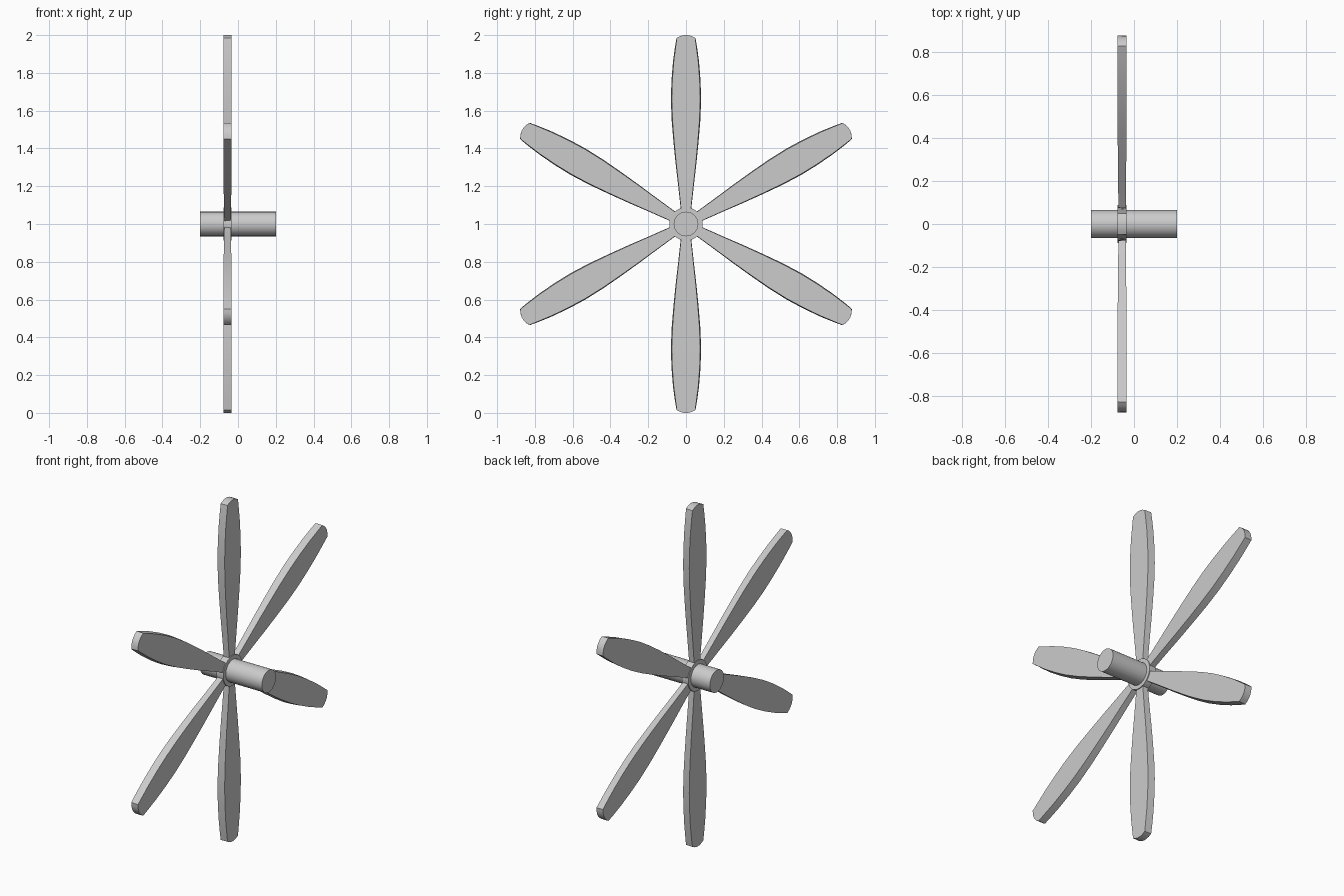
import bpy, bmesh, math
from mathutils import Matrix, Vector

if "Cube" in bpy.data.objects:
    bpy.data.objects.remove(bpy.data.objects["Cube"])

CENTRE = Vector((0, 0, 1))
X_BACK, X_FRONT = -0.077, -0.034
X_MID = (X_BACK + X_FRONT) / 2


def add_object(name, bm):
    bmesh.ops.recalc_face_normals(bm, faces=bm.faces)
    mesh = bpy.data.meshes.new(name)
    bm.to_mesh(mesh)
    bm.free()
    obj = bpy.data.objects.new(name, mesh)
    bpy.context.collection.objects.link(obj)
    return obj


def rod(name, radius, x0, x1, sides):
    bpy.ops.mesh.primitive_cylinder_add(
        vertices=sides, radius=radius, depth=x1 - x0,
        location=((x0 + x1) / 2, 0, CENTRE.z), rotation=(0, math.pi / 2, 0))
    obj = bpy.context.object
    obj.name = name
    bpy.ops.object.shade_smooth_by_angle(angle=math.radians(25))
    return obj


# Shaft and hub
rod("shaft", 0.065, -0.2, 0.2, 48)
rod("hub", 0.088, X_BACK, X_FRONT, 48)

# Blade outline: radius, half width, half thickness
SECTIONS = [(0.06, 0.027, 0.017), (0.09, 0.029, 0.017), (0.2, 0.041, 0.018),
            (0.32, 0.055, 0.019), (0.44, 0.067, 0.020), (0.55, 0.076, 0.021),
            (0.66, 0.080, 0.0215), (0.76, 0.077, 0.0215), (0.86, 0.069, 0.0215),
            (0.94, 0.058, 0.0215), (0.985, 0.050, 0.0215),
            (0.995, 0.030, 0.0215), (1.0, 0.010, 0.0215)]


def blade(index):
    bm = bmesh.new()
    turn = Matrix.Translation(CENTRE) @ Matrix.Rotation(math.radians(60 * index), 4, 'X')
    rings = []
    for r, w, t in SECTIONS:
        front = w * 0.94 if r < 0.985 else w * 0.97
        ring = [(X_MID - t, -w, r), (X_MID - t, w, r),
                (X_MID + t, front, r), (X_MID + t, -front, r)]
        rings.append([bm.verts.new(turn @ Vector(p)) for p in ring])
    for a, b in zip(rings, rings[1:]):
        for i in range(4):
            j = (i + 1) % 4
            bm.faces.new((a[i], a[j], b[j], b[i]))
    bm.faces.new(rings[0])
    bm.faces.new(rings[-1])
    return add_object(f"blade_{index + 1}", bm)


# Six blades around the hub
for k in range(6):
    obj = blade(k)
    bpy.ops.object.select_all(action='DESELECT')
    obj.select_set(True)
    bpy.context.view_layer.objects.active = obj
    bpy.ops.object.shade_smooth_by_angle(angle=math.radians(20))
